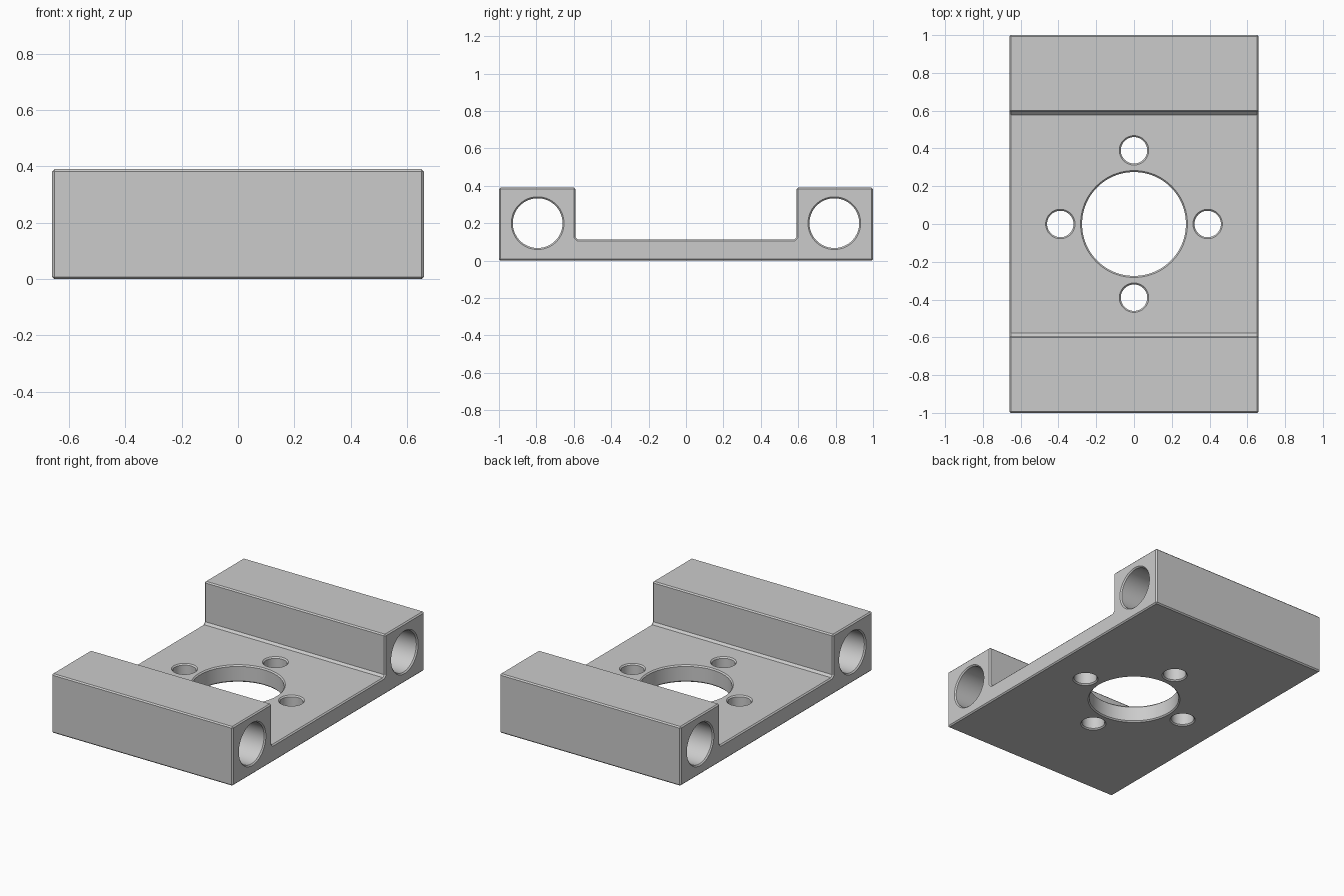
import bpy, bmesh, math
from mathutils import Matrix

if "Cube" in bpy.data.objects:
    bpy.data.objects.remove(bpy.data.objects["Cube"])

HALF_X, HEIGHT, DECK, WALL_Y = 0.66, 0.39, 0.112, 0.592
EDGE, FILLET = 0.008, 0.014

grey = bpy.data.materials.new("plain grey")
grey.diffuse_color = (0.6, 0.6, 0.6, 1)
grey.use_nodes = True
grey.node_tree.nodes["Principled BSDF"].inputs["Base Color"].default_value = grey.diffuse_color


def make_object(name, bm):
    bmesh.ops.recalc_face_normals(bm, faces=bm.faces)
    mesh = bpy.data.meshes.new(name)
    bm.to_mesh(mesh)
    bm.free()
    mesh.materials.append(grey)
    obj = bpy.data.objects.new(name, mesh)
    bpy.context.collection.objects.link(obj)
    return obj


def hole_cutter(name, radius, low, high, matrix, sides=64):
    """Round cutter along local z, flared so both hole mouths are chamfered."""
    bm = bmesh.new()
    over = 0.02
    stations = [(low - over, radius + EDGE + over), (low + EDGE, radius),
                (high - EDGE, radius), (high + over, radius + EDGE + over)]
    rings = []
    for z, r in stations:
        rings.append([bm.verts.new(matrix @ Matrix.Rotation(math.tau * i / sides, 4, 'Z')
                                   @ Matrix.Translation((r, 0, z)).translation)
                      for i in range(sides)])
    for a, b in zip(rings, rings[1:]):
        for i in range(sides):
            j = (i + 1) % sides
            bm.faces.new((a[i], a[j], b[j], b[i]))
    bm.faces.new(rings[0])
    bm.faces.new(rings[-1])
    cutter = make_object(name, bm)
    cutter.hide_render = True
    return cutter


# Bracket body: U-shaped side profile extruded across x
right = [(1, 0), (1, HEIGHT), (WALL_Y, HEIGHT),
         (WALL_Y, DECK + FILLET), (WALL_Y - FILLET, DECK)]
profile = right + [(-y, z) for y, z in reversed(right)]
bm = bmesh.new()
face = bm.faces.new([bm.verts.new((-HALF_X, y, z)) for y, z in profile])
extruded = bmesh.ops.extrude_face_region(bm, geom=[face])["geom"]
bmesh.ops.translate(bm, vec=(2 * HALF_X, 0, 0),
                    verts=[v for v in extruded if isinstance(v, bmesh.types.BMVert)])
body = make_object("bracket_body", bm)

# Thin chamfer on the outer edges
chamfer = body.modifiers.new("edge_chamfer", 'BEVEL')
chamfer.width = EDGE
chamfer.segments = 1
chamfer.limit_method = 'ANGLE'
chamfer.angle_limit = math.radians(60)

# Centre hole, four screw holes and the two rod bores
cutters = [hole_cutter("centre_hole_cutter", 0.275, 0, DECK, Matrix.Identity(4), 96)]
for k in range(4):
    place = Matrix.Rotation(k * math.pi / 2, 4, 'Z') @ Matrix.Translation((0.39, 0, 0))
    cutters.append(hole_cutter(f"screw_hole_cutter_{k + 1}", 0.07, 0, DECK, place, 48))
for side, label in ((-1, "front"), (1, "back")):
    place = Matrix.Translation((0, side * 0.793, 0.2)) @ Matrix.Rotation(math.pi / 2, 4, 'Y')
    cutters.append(hole_cutter(f"{label}_bore_cutter", 0.133, -HALF_X, HALF_X, place))
for cutter in cutters:
    cut = body.modifiers.new(cutter.name, 'BOOLEAN')
    cut.operation = 'DIFFERENCE'
    cut.solver = 'EXACT'
    cut.object = cutter

# Apply the modifiers, drop the cutters and smooth the round walls
bpy.context.view_layer.objects.active = body
body.select_set(True)
for name in [m.name for m in body.modifiers]:
    bpy.ops.object.modifier_apply(modifier=name)
for cutter in cutters:
    bpy.data.objects.remove(cutter)
bpy.ops.object.shade_smooth_by_angle(angle=math.radians(30))
